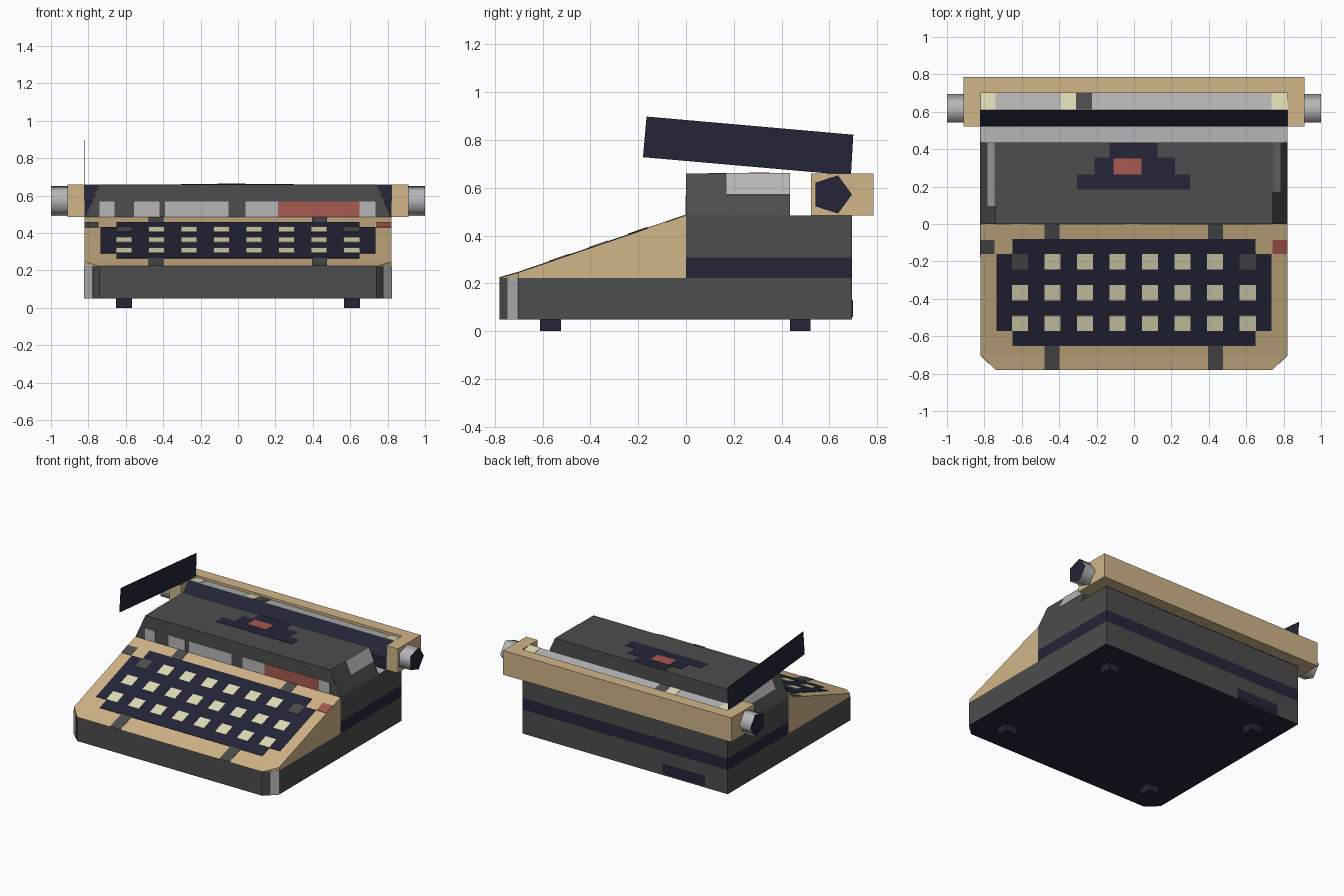
import bpy, bmesh, math
from mathutils import Vector

if "Cube" in bpy.data.objects:
    bpy.data.objects.remove(bpy.data.objects["Cube"])


def material(name, r, g, b):
    m = bpy.data.materials.new(name)
    m.diffuse_color = (r, g, b, 1)
    m.use_nodes = True
    m.node_tree.nodes["Principled BSDF"].inputs["Base Color"].default_value = m.diffuse_color
    return m


GREY = material("dark grey", 0.074, 0.074, 0.074)
LIGHT = material("light grey", 0.47, 0.47, 0.47)
TAN = material("tan", 0.64, 0.46, 0.25)
NAVY = material("navy", 0.018, 0.018, 0.042)
CREAM = material("cream", 0.74, 0.72, 0.47)
RED = material("red", 0.38, 0.10, 0.08)


def finish(name, bm, *mats):
    bmesh.ops.recalc_face_normals(bm, faces=bm.faces)
    me = bpy.data.meshes.new(name)
    bm.to_mesh(me)
    bm.free()
    for m in mats:
        me.materials.append(m)
    ob = bpy.data.objects.new(name, me)
    bpy.context.collection.objects.link(ob)
    return ob


def add_prism(bm, bottom, top):
    a = [bm.verts.new(p) for p in bottom]
    b = [bm.verts.new(p) for p in top]
    n = len(a)
    bm.faces.new(a)
    bm.faces.new(b)
    for i in range(n):
        bm.faces.new((a[i], a[(i + 1) % n], b[(i + 1) % n], b[i]))


def add_box(bm, x0, x1, y0, y1, z0, z1):
    ring = [(x0, y0), (x1, y0), (x1, y1), (x0, y1)]
    add_prism(bm, [(x, y, z0) for x, y in ring], [(x, y, z1) for x, y in ring])


def box(name, mat, *dims):
    bm = bmesh.new()
    add_box(bm, *dims)
    return finish(name, bm, mat)


def plates(name, mat, quads, outward, lift=0.003):
    """Thin plates lying on a surface, raised towards the outward direction."""
    bm = bmesh.new()
    for q in quads:
        q = [Vector(p) for p in q]
        n = (q[1] - q[0]).cross(q[2] - q[0]).normalized()
        if n.dot(Vector(outward)) < 0:
            n = -n
        add_prism(bm, q, [p + n * lift for p in q])
    return finish(name, bm, mat)


# Base tray with cut front corners and navy underside
outline = [(-.74, -.78), (.74, -.78), (.82, -.70), (.82, .695), (-.82, .695), (-.82, -.70)]
bm = bmesh.new()
add_prism(bm, [(x, y, .05) for x, y in outline], [(x, y, .223) for x, y in outline])
base = finish("base_tray", bm, GREY, NAVY)
for f in base.data.polygons:
    f.material_index = 1 if f.normal.z < -.9 else 0
plates("base_corner_trim", LIGHT,
       [[(s * .775, -.745, z0) if k else (s * .82, -.70, z0)
         for k, z0 in ((1, .05), (0, .05), (0, .223), (1, .223))] for s in (1, -1)],
       (0, -1, 0))

# Feet
bm = bmesh.new()
for x in (-.61, .61):
    for y in (-.567, .478):
        add_box(bm, x - .043, x + .043, y - .043, y + .043, 0, .05)
finish("feet", bm, NAVY)

# Rear body with navy band and light deck
box("body_band", NAVY, -.82, .82, 0, .695, .223, .308)
body = box("rear_body", GREY, -.82, .82, 0, .695, .308, .485)
body.data.materials.append(LIGHT)
for f in body.data.polygons:
    f.material_index = 1 if f.normal.z > .9 else 0
plates("back_plate", NAVY, [[(-.64, .695, .06), (-.30, .695, .06),
                             (-.30, .695, .13), (-.64, .695, .13)]], (0, 1, 0))

# Tan keyboard wedge
bm = bmesh.new()
lo = [bm.verts.new(p) for p in ((-.74, -.78, .223), (.74, -.78, .223), (.82, -.70, .223),
                                (.82, 0, .223), (-.82, 0, .223), (-.82, -.70, .223))]
hi = [bm.verts.new(p) for p in ((.82, -.70, .246), (.82, 0, .485), (-.82, 0, .485), (-.82, -.70, .246))]
for loop in ((lo[0], lo[1], hi[0], hi[3]), hi, (lo[1], lo[2], hi[0]), (lo[0], hi[3], lo[5]),
             (lo[2], lo[3], hi[1], hi[0]), (lo[5], hi[3], hi[2], lo[4]),
             (lo[3], lo[4], hi[2], hi[1]), lo):
    bm.faces.new(loop)
finish("keyboard_wedge", bm, TAN)


def slope(y):
    return .246 + .3414 * (y + .70) if y > -.70 else .223 + .2875 * (y + .78)


def on_slope(x0, x1, y0, y1):
    return [(x0, y0, slope(y0)), (x1, y0, slope(y0)), (x1, y1, slope(y1)), (x0, y1, slope(y1))]


UP = (0, 0, 1)
# Key bed, keys and painted marks on the wedge
plates("key_bed", NAVY, [on_slope(-.65, .65, -.65, -.08), on_slope(-.735, -.65, -.57, -.16),
                         on_slope(.65, .735, -.57, -.16)], UP)
cream, dark = [], []
for r, y in enumerate((-.20, -.365, -.53)):
    for c in range(8):
        x = -.61 + c * .174
        (dark if r == 0 and c in (0, 7) else cream).append(
            on_slope(x - .043, x + .043, y - .041, y + .041))
plates("keys", CREAM, cream, UP, .006)
plates("shift_keys", GREY, dark, UP, .006)
strips = []
for x in (-.438, .435):
    for y0, y1 in ((-.08, -.001), (-.70, -.65), (-.78, -.70)):
        strips.append(on_slope(x - .04, x + .04, y0, y1))
plates("wedge_strips", GREY, strips, UP)
plates("left_mark", GREY, [on_slope(-.82, -.745, -.16, -.085)], UP)
plates("right_mark", RED, [on_slope(.74, .82, -.16, -.085)], UP)

# Type cover with leaning sides
bm = bmesh.new()
add_prism(bm, [(-.82, 0, .485), (.82, 0, .485), (.82, .435, .485), (-.82, .435, .485)],
          [(-.74, 0, .66), (.74, 0, .66), (.74, .435, .66), (-.74, .435, .66)])
finish("type_cover", bm, GREY)


def on_front(x0, x1):
    return [(x0, 0, .487), (x1, 0, .487), (x1, 0, .568), (x0, 0, .568)]


plates("cover_front_panels", LIGHT,
       [on_front(*p) for p in ((-.74, -.66), (-.555, -.42), (-.39, -.05), (.04, .215), (.65, .735))],
       (0, -1, 0))
plates("cover_front_red_panel", RED, [on_front(.215, .65)], (0, -1, 0))
for s, y0, side in ((1, .17, "right"), (-1, .095, "left")):
    plates("cover_%s_panel" % side, LIGHT,
           [[(s * .781, y0, .57), (s * .781, .435, .57), (s * .74, .435, .66), (s * .74, y0, .66)]],
           (s, 0, 0))


def on_top(x0, x1, y0, y1):
    return [(x0, y0, .66), (x1, y0, .66), (x1, y1, .66), (x0, y1, .66)]


# Stepped decoration on the cover
plates("cover_steps", NAVY, [on_top(-.13, .125, .355, .435), on_top(-.21, .22, .265, .355),
                             on_top(-.305, .30, .185, .265)], UP, .002)
plates("cover_red_patch", RED, [on_top(-.11, .04, .265, .35)], UP, .004)

# Platen: navy front, light grey top
prof = [(.522, .485), (.522, .57), (.61, .658), (.70, .642), (.70, .485)]
bm = bmesh.new()
add_prism(bm, [(-.82, y, z) for y, z in prof], [(.82, y, z) for y, z in prof])
platen = finish("platen", bm, NAVY, LIGHT)
for f in platen.data.polygons:
    f.material_index = 1 if f.normal.z > .9 else 0


def on_platen(x0, x1):
    return [(x0, .612, .658), (x1, .612, .658), (x1, .70, .642), (x0, .70, .642)]


plates("platen_marks", CREAM, [on_platen(*p) for p in ((-.82, -.74), (-.39, -.31), (.735, .82))], UP)
plates("platen_dark_mark", GREY, [on_platen(-.31, -.225)], UP)

# Carriage frame
box("carriage_back_bar", TAN, -.82, .82, .70, .785, .485, .66)
for s, side in ((1, "right"), (-1, "left")):
    box("carriage_%s_end" % side, TAN, *sorted((s * .82, s * .912)), .522, .785, .485, .66)
    # Five-sided knob with navy cap
    ring = [(.61 + .084 * math.cos(math.tau * i / 5), .572 + .084 * math.sin(math.tau * i / 5))
            for i in range(5)]
    bm = bmesh.new()
    add_prism(bm, [(s * .912, y, z) for y, z in ring], [(s, y, z) for y, z in ring])
    knob = finish("%s_knob" % side, bm, LIGHT, NAVY)
    for f in knob.data.polygons:
        f.material_index = 1 if abs(f.normal.x) > .9 else 0
    bpy.ops.object.select_all(action='DESELECT')
    knob.select_set(True)
    bpy.context.view_layer.objects.active = knob
    bpy.ops.object.shade_smooth_by_angle(angle=math.radians(80))

# Return lever blade
plates("return_lever", NAVY, [[(-.82, -.18, .728), (-.82, .69, .652),
                               (-.82, .70, .822), (-.82, -.165, .898)]], (-1, 0, 0), .003)
